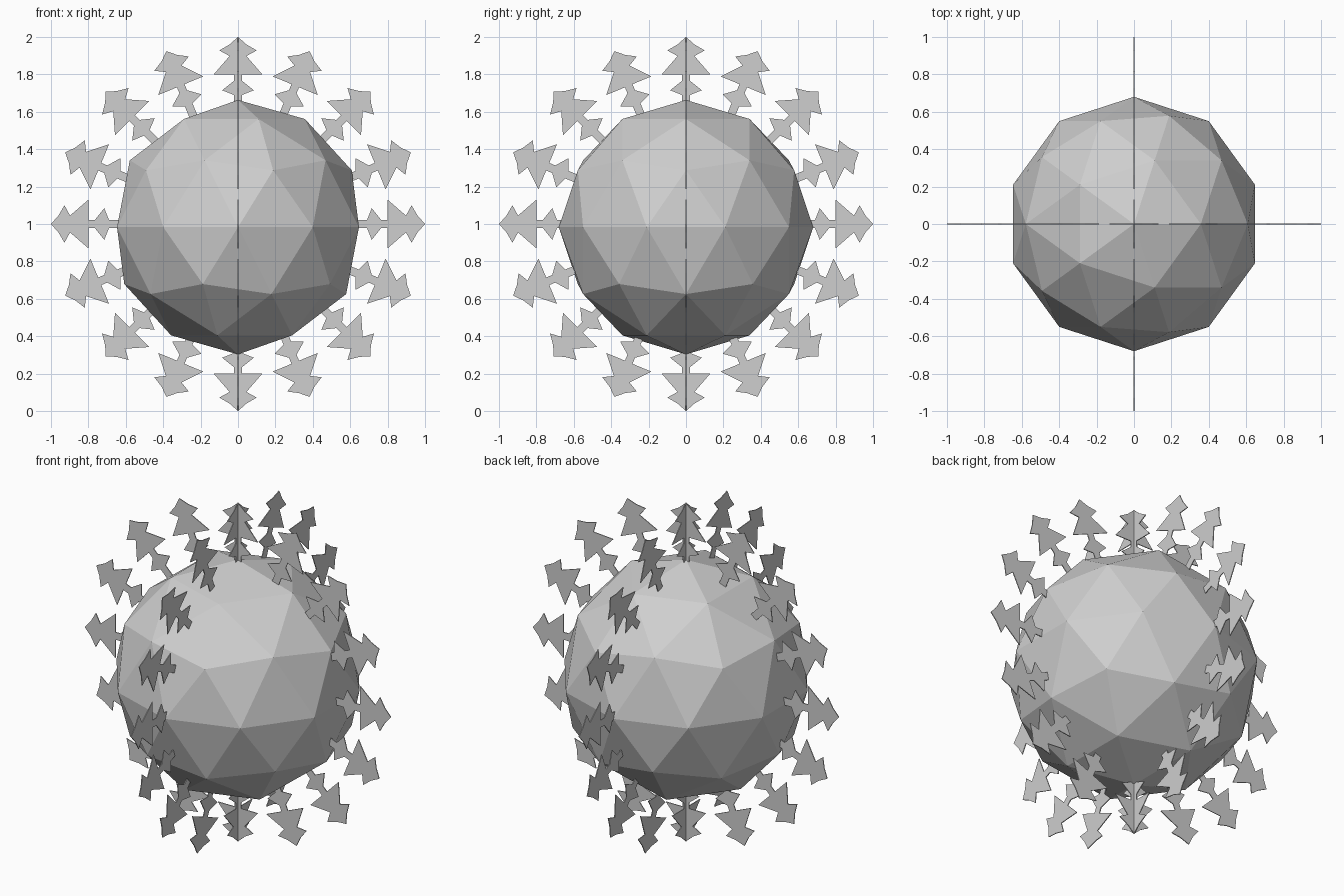
import bpy, bmesh, math
from mathutils import Matrix

default = bpy.data.objects.get("Cube")
if default:
    bpy.data.objects.remove(default, do_unlink=True)

THICKNESS = 0.005
SPIKES = 16

# One shared grey
grey = bpy.data.materials.new("light_grey")
grey.use_nodes = True
colour = (0.62, 0.62, 0.62, 1)
grey.diffuse_color = colour
grey.node_tree.nodes["Principled BSDF"].inputs["Base Color"].default_value = colour


def finish(bm, name):
    bmesh.ops.recalc_face_normals(bm, faces=bm.faces[:])
    mesh = bpy.data.meshes.new(name)
    bm.to_mesh(mesh)
    bm.free()
    mesh.materials.append(grey)
    obj = bpy.data.objects.new(name, mesh)
    bpy.context.collection.objects.link(obj)
    return obj


# Faceted core
bm = bmesh.new()
bmesh.ops.create_icosphere(bm, subdivisions=2, radius=0.68,
                           matrix=Matrix.Translation((0, 0, 0.983)))
finish(bm, "faceted_core")

# Half outline of a crystal spike: (half width, distance from centre)
half = [(0.022, 0.625), (0.022, 0.69), (0.085, 0.715), (0.022, 0.765),
        (0.022, 0.8), (0.13, 0.8), (0.045, 0.898), (0.1, 0.928), (0.045, 0.96)]
outline = half + [(0, 1.0)] + [(-w, r) for w, r in reversed(half)]


def spike_ring(name, turn):
    """Ring of thin flat spikes in an upright plane turned about z."""
    bm = bmesh.new()
    for i in range(SPIKES):
        place = (Matrix.Translation((0, 0, 1)) @ Matrix.Rotation(turn, 4, "Z")
                 @ Matrix.Rotation(math.tau * i / SPIKES, 4, "Y"))
        verts = [bm.verts.new((w, -THICKNESS / 2, r)) for w, r in outline]
        face = bm.faces.new(verts)
        made = bmesh.ops.extrude_face_region(bm, geom=[face], use_keep_orig=True)
        back = [v for v in made["geom"] if isinstance(v, bmesh.types.BMVert)]
        bmesh.ops.translate(bm, verts=back, vec=(0, THICKNESS, 0))
        bmesh.ops.transform(bm, matrix=place, verts=verts + back)
    return finish(bm, name)


# Two crossing rings of spikes
spike_ring("side_to_side_spikes", 0)
spike_ring("front_to_back_spikes", math.pi / 2)
